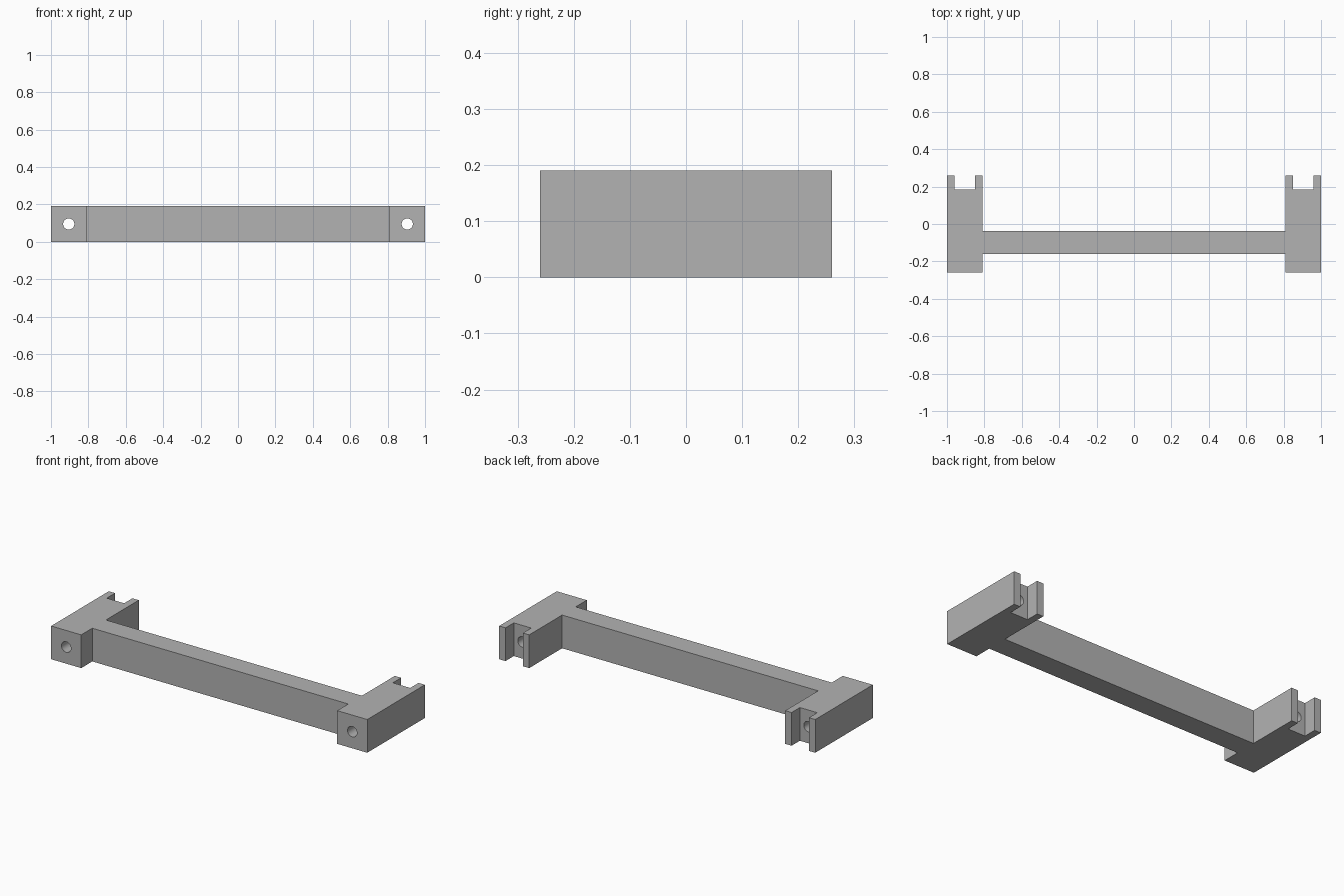
import bpy
import bmesh
import math
from mathutils import Matrix

cube = bpy.data.objects.get("Cube")
if cube:
    bpy.data.objects.remove(cube, do_unlink=True)

HEIGHT = 0.19
HOLE_X, HOLE_R = 0.905, 0.03

grey = bpy.data.materials.new("plain grey")
grey.use_nodes = True
grey.diffuse_color = (0.45, 0.45, 0.45, 1)
grey.node_tree.nodes["Principled BSDF"].inputs["Base Color"].default_value = grey.diffuse_color


def add_object(name, bm):
    bmesh.ops.recalc_face_normals(bm, faces=bm.faces)
    mesh = bpy.data.meshes.new(name)
    bm.to_mesh(mesh)
    bm.free()
    mesh.materials.append(grey)
    obj = bpy.data.objects.new(name, mesh)
    bpy.context.collection.objects.link(obj)
    return obj


# Crossbar with slotted end blocks: half outline, mirrored and extruded
half = [(0.81, -0.16), (0.81, -0.26), (1, -0.26), (1, 0.26), (0.96, 0.26),
        (0.96, 0.185), (0.85, 0.185), (0.85, 0.26), (0.81, 0.26), (0.81, -0.037)]
outline = half + [(-x, y) for x, y in reversed(half)]
bm = bmesh.new()
base = bm.faces.new([bm.verts.new((x, y, 0)) for x, y in outline])
top = bmesh.ops.extrude_face_region(bm, geom=[base])["geom"]
bmesh.ops.translate(bm, vec=(0, 0, HEIGHT),
                    verts=[v for v in top if isinstance(v, bmesh.types.BMVert)])
bracket = add_object("bracket_bar", bm)

# Bolt holes running front to back through both end blocks
bm = bmesh.new()
for side in (-1, 1):
    place = Matrix.Translation((side * HOLE_X, 0, HEIGHT / 2)) @ Matrix.Rotation(math.pi / 2, 4, "X")
    bmesh.ops.create_cone(bm, cap_ends=True, segments=32, radius1=HOLE_R,
                          radius2=HOLE_R, depth=0.8, matrix=place)
cutter = add_object("hole_cutter", bm)
cutter.hide_render = True

cut = bracket.modifiers.new("bolt holes", "BOOLEAN")
cut.operation = "DIFFERENCE"
cut.solver = "EXACT"
cut.object = cutter
bpy.context.view_layer.objects.active = bracket
bracket.select_set(True)
bpy.ops.object.modifier_apply(modifier=cut.name)
bpy.data.objects.remove(cutter, do_unlink=True)
bpy.ops.object.shade_smooth_by_angle(angle=math.radians(30))
